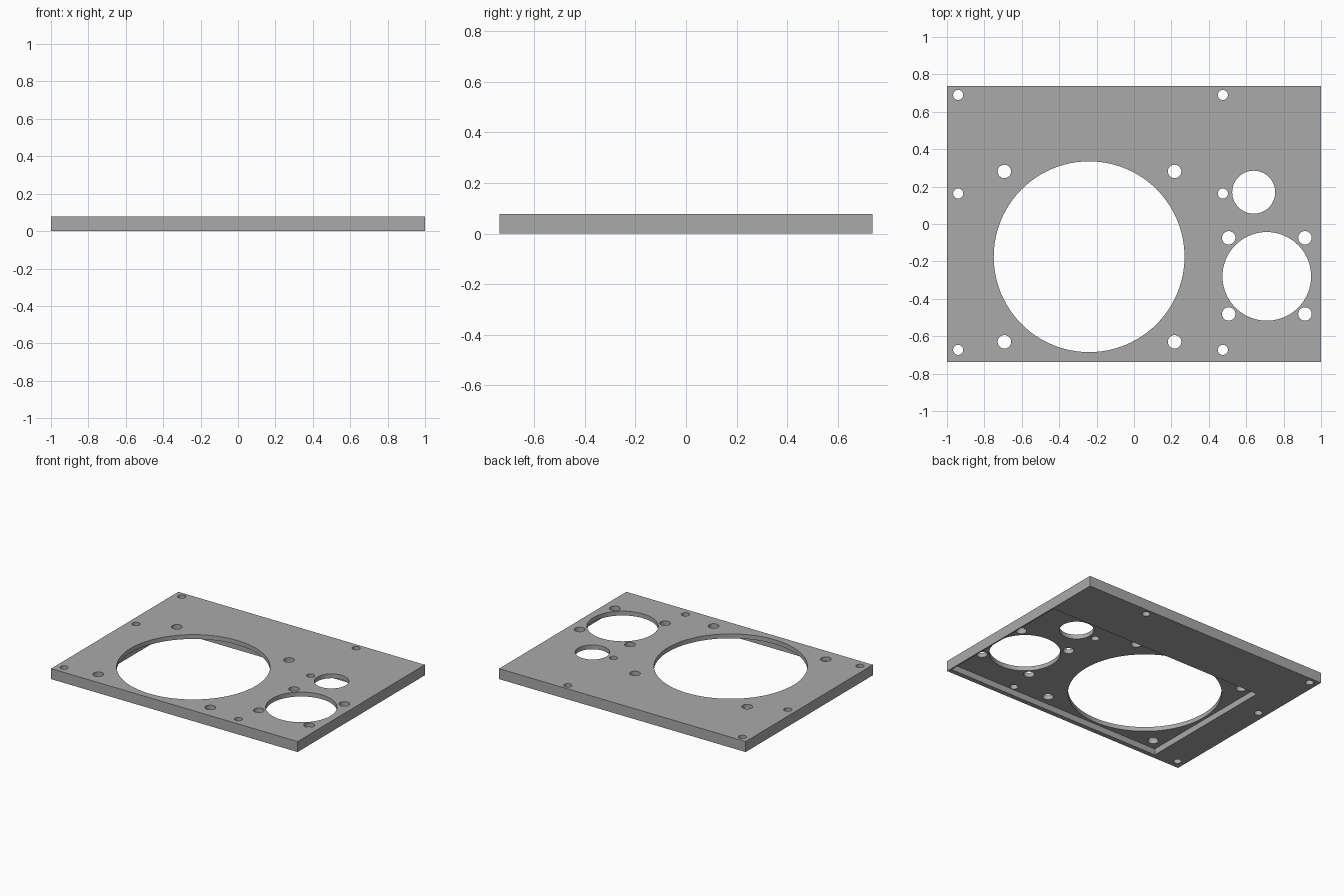
import bpy
import bmesh
from math import radians
from mathutils import Matrix, Vector

cube = bpy.data.objects.get("Cube")
if cube:
    bpy.data.objects.remove(cube, do_unlink=True)

THICK = 0.077
DEPTH = 0.045

grey = bpy.data.materials.new("plain grey")
grey.use_nodes = True
colour = (0.4, 0.4, 0.4, 1)
grey.diffuse_color = colour
grey.node_tree.nodes["Principled BSDF"].inputs["Base Color"].default_value = colour


def add_box(bm, low, high):
    low, high = Vector(low), Vector(high)
    m = Matrix.Translation((low + high) / 2) @ Matrix.Diagonal((*(high - low), 1))
    bmesh.ops.create_cube(bm, size=1, matrix=m)


def add_hole(bm, x, y, r, sides):
    bmesh.ops.create_cone(bm, cap_ends=True, segments=sides, radius1=r, radius2=r,
                          depth=0.4, matrix=Matrix.Translation((x, y, 0)))


def finish(bm, name):
    mesh = bpy.data.meshes.new(name)
    bm.to_mesh(mesh)
    bm.free()
    ob = bpy.data.objects.new(name, mesh)
    mesh.materials.append(grey)
    bpy.context.collection.objects.link(ob)
    return ob


# Plate
bm = bmesh.new()
add_box(bm, (-1, -0.737, 0), (1, 0.737, THICK))
plate = finish(bm, "mounting_plate")

# Underside recess
bm = bmesh.new()
add_box(bm, (-0.77, -0.703, -0.1), (0.99, 0.35, DEPTH))
recess = finish(bm, "recess_cutter")

# Large openings
bm = bmesh.new()
add_hole(bm, -0.24, -0.175, 0.51, 96)
add_hole(bm, 0.71, -0.28, 0.237, 72)
add_hole(bm, 0.64, 0.17, 0.115, 48)

# Bolt holes around the two round openings, then screw holes near the edges
for xs, ys, r in (((-0.693, 0.217), (0.281, -0.63), 0.036),
                  ((0.506, 0.914), (-0.074, -0.481), 0.036),
                  ((-0.94, 0.475), (0.69, 0.163, -0.673), 0.027)):
    for x in xs:
        for y in ys:
            add_hole(bm, x, y, r, 32)
holes = finish(bm, "hole_cutter")

# Cut the plate and remove the cutters
for cutter in (recess, holes):
    cutter.hide_render = True
    mod = plate.modifiers.new(cutter.name, "BOOLEAN")
    mod.operation = "DIFFERENCE"
    mod.solver = "EXACT"
    mod.object = cutter
bpy.context.view_layer.objects.active = plate
plate.select_set(True)
for mod in list(plate.modifiers):
    bpy.ops.object.modifier_apply(modifier=mod.name)
for cutter in (recess, holes):
    bpy.data.objects.remove(cutter, do_unlink=True)

bpy.ops.object.shade_smooth_by_angle(angle=radians(30))
